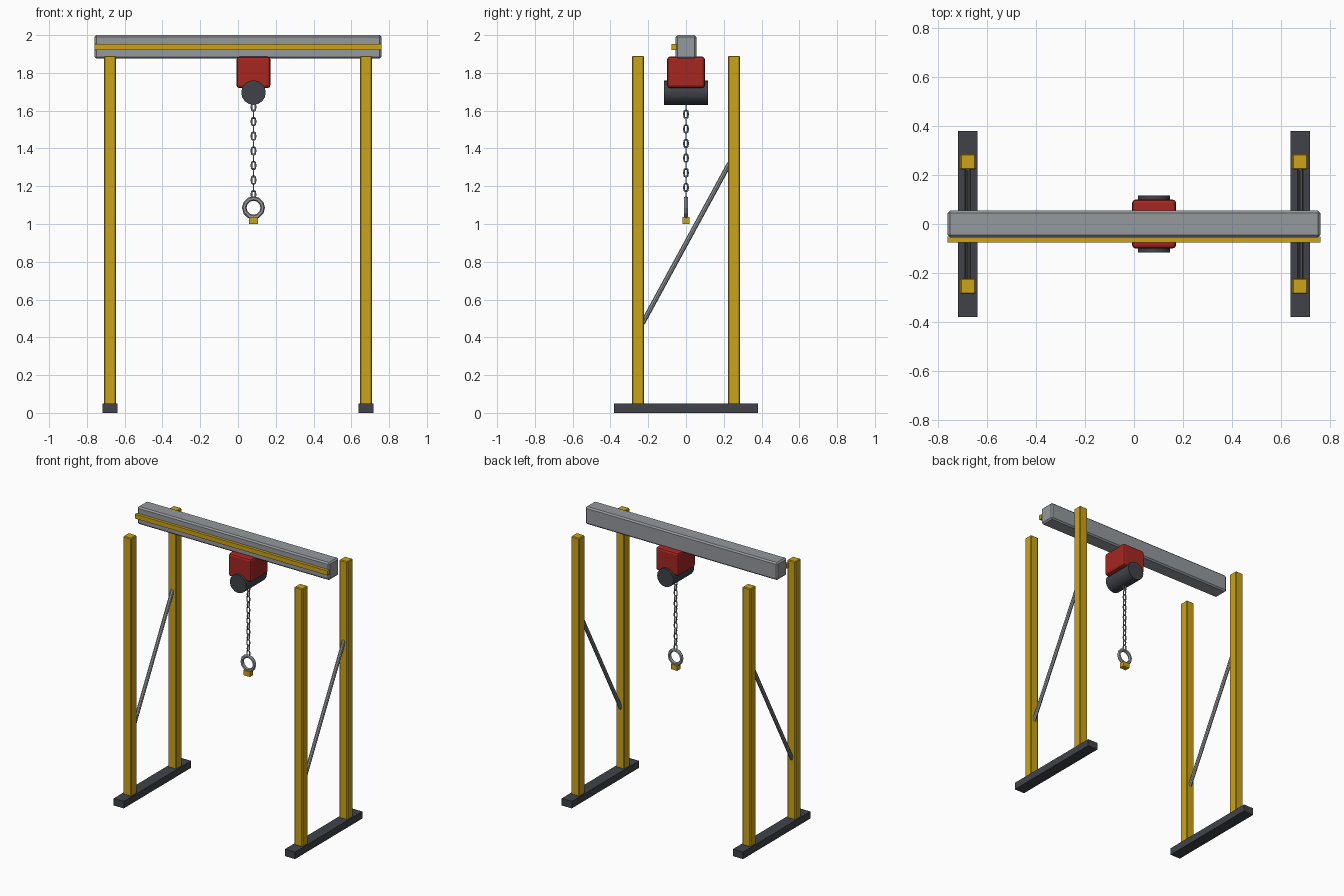
import bpy, math
from mathutils import Vector

if "Cube" in bpy.data.objects:
    bpy.data.objects.remove(bpy.data.objects["Cube"])


def material(name, rgb):
    m = bpy.data.materials.new(name)
    m.diffuse_color = (*rgb, 1)
    m.use_nodes = True
    m.node_tree.nodes["Principled BSDF"].inputs["Base Color"].default_value = m.diffuse_color
    return m


YELLOW = material("yellow_paint", (0.60, 0.37, 0.01))
DARK = material("dark_steel", (0.05, 0.055, 0.065))
RED = material("red_paint", (0.38, 0.02, 0.015))
GREY = material("grey_steel", (0.30, 0.32, 0.34))


def finish(ob, name, mat):
    ob.name = name
    ob.data.materials.append(mat)
    return ob


def box(name, mat, centre, size, bevel=0, segments=1):
    bpy.ops.mesh.primitive_cube_add(size=1, location=centre)
    ob = finish(bpy.context.object, name, mat)
    ob.scale = size
    bpy.ops.object.transform_apply(location=False, rotation=False, scale=True)
    if bevel:
        mod = ob.modifiers.new("bevel", 'BEVEL')
        mod.width = bevel
        mod.segments = segments
    return ob


def rod(name, mat, a, b, radius, sides):
    a, b = Vector(a), Vector(b)
    bpy.ops.mesh.primitive_cylinder_add(vertices=sides, radius=radius, depth=(b - a).length,
                                        location=(a + b) / 2,
                                        rotation=(b - a).to_track_quat('Z', 'Y').to_euler())
    ob = finish(bpy.context.object, name, mat)
    bpy.ops.object.shade_smooth_by_angle(angle=math.radians(35))
    return ob


# Side frames: foot, two posts and a diagonal brace each
for side, x in (("left", -0.677), ("right", 0.677)):
    box(f"{side}_foot", DARK, (x, 0, 0.025), (0.08, 0.76, 0.05))
    for end, y in (("front", -0.254), ("back", 0.254)):
        box(f"{side}_{end}_post", YELLOW, (x, y, 0.968), (0.064, 0.064, 1.845), 0.005)
    rod(f"{side}_brace", GREY, (x, -0.23, 0.475), (x, 0.23, 1.32), 0.013, 8)

# Overhead beam with its front stripe
box("beam", GREY, (0, 0, 1.9375), (1.52, 0.11, 0.125), 0.01)
box("beam_stripe", YELLOW, (0, -0.063, 1.938), (1.52, 0.025, 0.032))

# Hoist body and drum
HX = 0.082
box("hoist_body", RED, (HX, 0, 1.803), (0.18, 0.2, 0.166), 0.015, 2)
rod("hoist_drum", DARK, (HX, -0.117, 1.696), (HX, 0.117, 1.696), 0.065, 16)

# Chain of stretched links, each turned a quarter from the last
LINKS = 13
for i in range(LINKS):
    z = 1.62 - i * 0.465 / (LINKS - 1)
    bpy.ops.mesh.primitive_torus_add(major_segments=12, minor_segments=6,
                                     major_radius=0.011, minor_radius=0.0045,
                                     location=(HX, 0, z),
                                     rotation=(math.pi / 2, 0, i % 2 * math.pi / 2))
    ob = finish(bpy.context.object, f"chain_link_{i + 1}", GREY)
    for v in ob.data.vertices:
        v.co.y += math.copysign(0.0095, v.co.y) if abs(v.co.y) > 1e-5 else 0
    bpy.ops.object.shade_smooth_by_angle(angle=math.radians(60))

# Lifting ring and the block under it
bpy.ops.mesh.primitive_torus_add(major_segments=12, minor_segments=6, major_radius=0.049,
                                 minor_radius=0.012, location=(HX, 0, 1.086),
                                 rotation=(math.pi / 2, 0, 0))
finish(bpy.context.object, "lifting_ring", GREY)
box("ring_block", YELLOW, (HX, 0, 1.018), (0.05, 0.038, 0.036))
